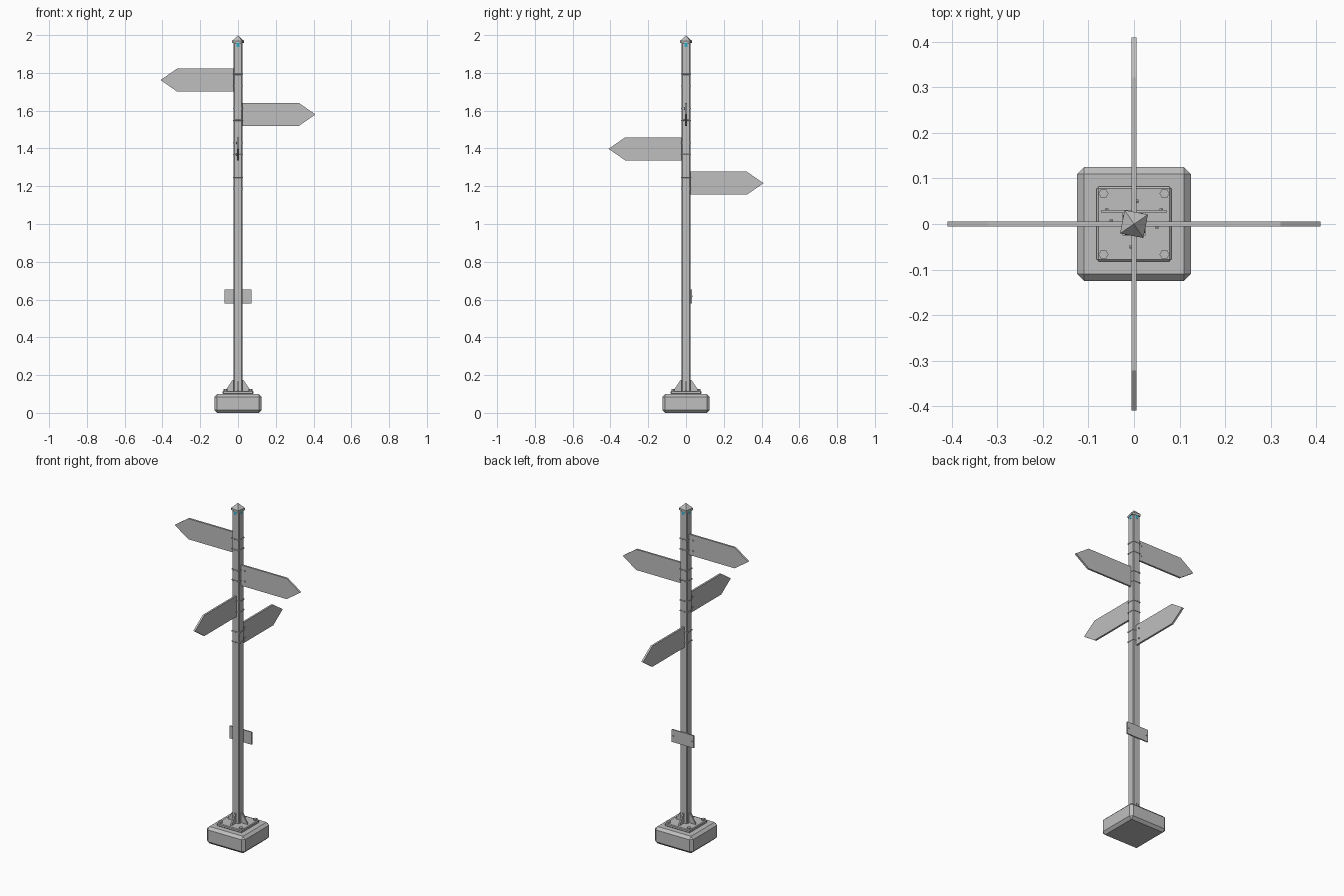
import bpy, bmesh
from math import pi, radians
from mathutils import Matrix, Vector

cube = bpy.data.objects.get("Cube")
if cube:
    bpy.data.objects.remove(cube)


def material(name, rgb):
    m = bpy.data.materials.new(name)
    m.use_nodes = True
    m.diffuse_color = (*rgb, 1)
    m.node_tree.nodes["Principled BSDF"].inputs["Base Color"].default_value = (*rgb, 1)
    return m


grey = material("grey metal", (0.52, 0.52, 0.52))
cyan = material("cyan band", (0.04, 0.45, 0.6))


def finish(name, bm, mat=grey, matrix=None):
    if matrix:
        bm.transform(matrix)
    bmesh.ops.recalc_face_normals(bm, faces=bm.faces)
    mesh = bpy.data.meshes.new(name)
    bm.to_mesh(mesh)
    bm.free()
    mesh.materials.append(mat)
    ob = bpy.data.objects.new(name, mesh)
    bpy.context.scene.collection.objects.link(ob)
    return ob


def box(name, size, centre, bevel=0.0):
    bm = bmesh.new()
    bmesh.ops.create_cube(bm, size=1, matrix=Matrix.Diagonal((*size, 1)))
    if bevel:
        bmesh.ops.bevel(bm, geom=bm.edges[:], offset=bevel, segments=1, affect='EDGES')
    return finish(name, bm, matrix=Matrix.Translation(centre))


def prism(name, sides, r1, r2, depth, matrix, mat=grey):
    bm = bmesh.new()
    bmesh.ops.create_cone(bm, cap_ends=True, segments=sides, radius1=r1, radius2=r2, depth=depth)
    bmesh.ops.remove_doubles(bm, verts=bm.verts, dist=1e-5)
    return finish(name, bm, mat, matrix)


def plate(name, outline, thickness, matrix):
    """Extrude an outline in the XZ plane, centred on y = 0."""
    bm = bmesh.new()
    face = bm.faces.new([bm.verts.new((x, -thickness / 2, z)) for x, z in outline])
    ext = bmesh.ops.extrude_face_region(bm, geom=[face])
    moved = [g for g in ext["geom"] if isinstance(g, bmesh.types.BMVert)]
    bmesh.ops.translate(bm, verts=moved, vec=(0, thickness, 0))
    return finish(name, bm, matrix=matrix)


def at(x, y, z):
    return Matrix.Translation((x, y, z))


def turn(angle, axis='Z'):
    return Matrix.Rotation(angle, 4, axis)


# Footing, base plate and anchor bolts
box("footing", (0.25, 0.25, 0.1), (0, 0, 0.05), 0.015)
box("base_plate", (0.164, 0.164, 0.018), (0, 0, 0.108), 0.004)
for x in (-0.067, 0.067):
    for y in (-0.067, 0.067):
        prism("anchor_bolt", 6, 0.011, 0.011, 0.01, at(x, y, 0.121) @ turn(pi / 6))

# Square post with chamfered corners
box("post", (0.048, 0.048, 1.85), (0, 0, 1.035), 0.005)

# Gussets on the four sides
for i in range(4):
    plate("gusset", [(0.022, 0.115), (0.064, 0.115), (0.064, 0.122), (0.028, 0.175), (0.022, 0.175)],
          0.008, turn(i * pi / 2))

# Cap, slightly twisted on the post, and the band below it
twist = turn(radians(34))
prism("cap_skirt", 4, 0.037, 0.037, 0.012, at(0, 0, 1.964) @ twist)
prism("cap_point", 4, 0.037, 0, 0.03, at(0, 0, 1.985) @ twist)
prism("cap_band", 12, 0.0257, 0.0257, 0.02, at(0, 0, 1.948) @ turn(pi / 12), cyan)

# Arrow signs with straps and bolts
arrow = [(0.024, -0.061), (0.322, -0.061), (0.41, 0), (0.322, 0.061), (0.024, 0.061)]
signs = [("left_sign", 1.58, 0), ("back_sign", 1.216, 1), ("right_sign", 1.762, 2), ("front_sign", 1.398, 3)]
for name, z, quarter in signs:
    place = at(0, 0, z) @ turn(quarter * pi / 2)
    plate(name, arrow, 0.011, place)
    for dz in (-0.031, 0.031):
        box(name + "_strap", (0.0515, 0.0515, 0.006), (0, 0, z + dz), 0.001)
        prism(name + "_bolt", 6, 0.005, 0.005, 0.005,
              place @ at(0.05, -0.0075, dz) @ turn(pi / 2, 'X'))

# Small notice plate on the back of the post
box("notice_plate", (0.143, 0.007, 0.074), (0, 0.0275, 0.617))
for x in (-0.06, 0.06):
    prism("notice_bolt", 6, 0.004, 0.004, 0.004, at(x, 0.0325, 0.617) @ turn(pi / 2, 'X'))
